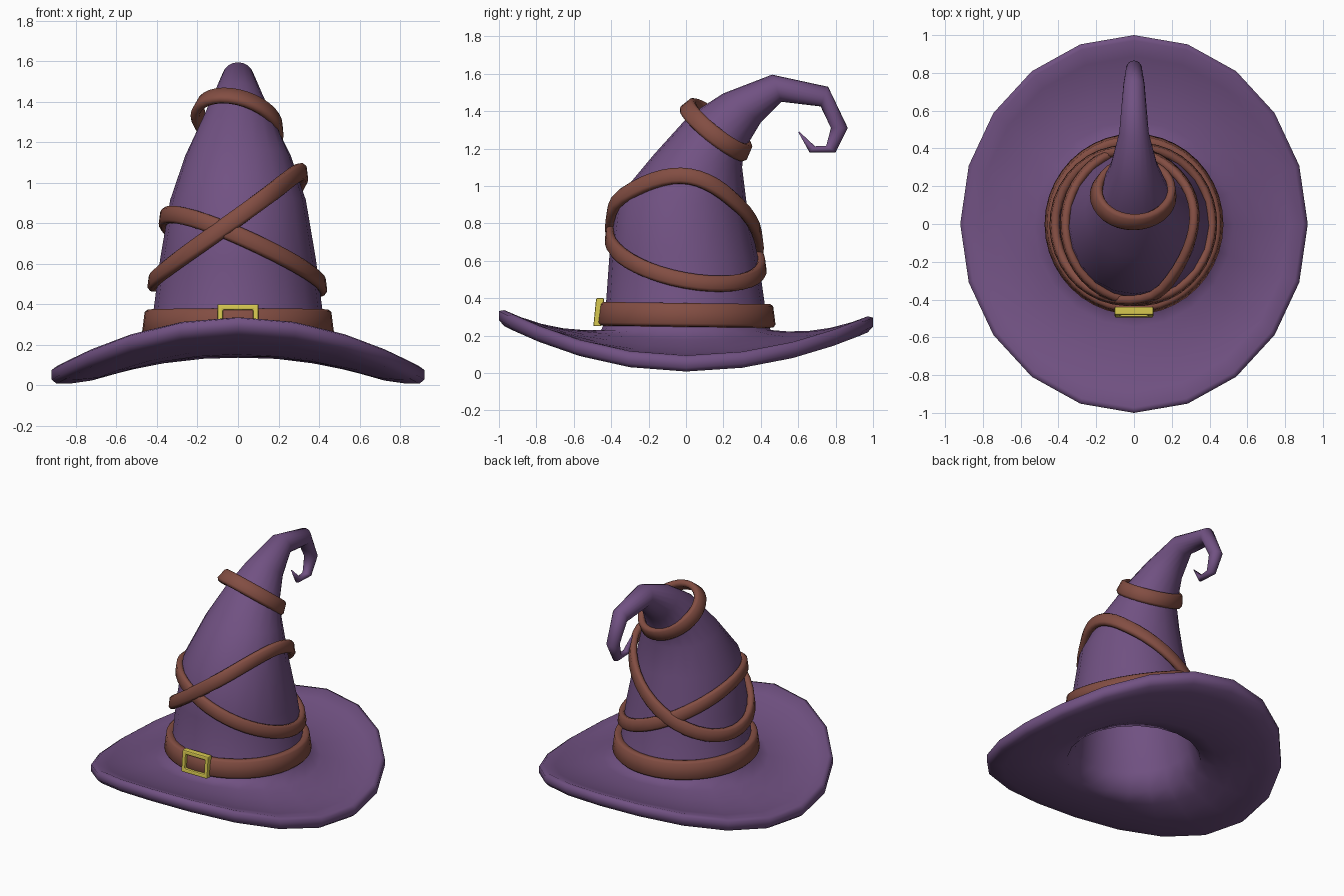
import bpy, bmesh, math
from mathutils import Vector

if "Cube" in bpy.data.objects:
    bpy.data.objects.remove(bpy.data.objects["Cube"])

N = 20  # sides of the hat


def material(name, rgb):
    m = bpy.data.materials.new(name)
    m.diffuse_color = (*rgb, 1)
    m.use_nodes = True
    m.node_tree.nodes["Principled BSDF"].inputs["Base Color"].default_value = m.diffuse_color
    return m


PURPLE = material("purple_felt", (0.165, 0.083, 0.225))
BROWN = material("brown_leather", (0.225, 0.075, 0.055))
GOLD = material("yellow_brass", (0.68, 0.58, 0.08))


def loft(name, rings, mat, wrap=False, smooth=True):
    """Skin a list of point rings; wrap joins last to first, otherwise ends are capped."""
    bm = bmesh.new()
    vs = [[bm.verts.new(p) for p in r] for r in rings]
    n = len(rings[0])
    for i in range(len(vs) if wrap else len(vs) - 1):
        a, b = vs[i], vs[(i + 1) % len(vs)]
        for j in range(n):
            k = (j + 1) % n
            bm.faces.new((a[j], a[k], b[k], b[j]))
    if not wrap:
        bm.faces.new(vs[0])
        bm.faces.new(vs[-1])
    bmesh.ops.recalc_face_normals(bm, faces=bm.faces)
    me = bpy.data.meshes.new(name)
    bm.to_mesh(me)
    bm.free()
    me.materials.append(mat)
    for f in me.polygons:
        f.use_smooth = smooth
    ob = bpy.data.objects.new(name, me)
    bpy.context.collection.objects.link(ob)
    return ob


def angles(n):
    return [2 * math.pi * i / n for i in range(n)]


def section(fy, fz, by, bz, rx, inset=0.0):
    """Tilted ellipse from its front and back points."""
    c = Vector((0, (fy + by) / 2, (fz + bz) / 2))
    h = Vector((0, (by - fy) / 2, (bz - fz) / 2))
    h *= 1 - inset / h.length
    return [c + Vector(((rx - inset) * math.cos(a), 0, 0)) + h * math.sin(a) for a in angles(N)]


def brim_ring(t, dz):
    """Brim ring: t = 0 at the crown, 1 at the rim."""
    ring = []
    for a in angles(N):
        s = math.sin(a)
        rim = 0.052 + (0.255 if s < 0 else 0.22) * s * s
        z = 0.19 + (rim - 0.19) * t - 0.17 * t * (1 - t) + dz
        ring.append(Vector(((0.43 + 0.49 * t) * math.cos(a), (0.43 + 0.57 * t) * s, z)))
    return ring


# Hat: hollow inside, underside, rim, top of brim, crown, curled tip
CROWN = [  # front y, z, back y, z, half width
    (-0.435, 0.27, 0.435, 0.27, 0.43),
    (-0.41, 0.62, 0.385, 0.62, 0.385),
    (-0.37, 0.93, 0.325, 0.90, 0.335),
    (-0.17, 1.17, 0.30, 1.10, 0.26),
    (0.02, 1.38, 0.31, 1.19, 0.185),
    (0.20, 1.495, 0.40, 1.34, 0.125),
    (0.46, 1.595, 0.51, 1.45, 0.078),
    (0.76, 1.53, 0.72, 1.425, 0.056),
    (0.865, 1.31, 0.775, 1.31, 0.043),
    (0.80, 1.18, 0.75, 1.215, 0.03),
    (0.66, 1.18, 0.69, 1.212, 0.021),
    (0.60, 1.288, 0.606, 1.29, 0.004),
]
rings = [section(*c, inset=0.05) for c in reversed(CROWN[:5])]
rings += [brim_ring(t, -0.043) for t in (0, 0.2, 0.4, 0.6, 0.8, 0.95)]
rings += [brim_ring(1, -0.024), brim_ring(1, 0.024)]
rings += [brim_ring(t, 0.043) for t in (0.95, 0.8, 0.6, 0.4, 0.2, 0.04)]
rings += [section(*c) for c in CROWN]
loft("hat", rings, PURPLE)


def band(name, path, normals, width, thick):
    """Closed leather strap with rounded edges swept along a path."""
    w, t, b = width / 2, thick / 2, 0.013
    prof = [(w, t - b), (w - b, t), (b - w, t), (-w, t - b),
            (-w, b - t), (b - w, -t), (w - b, -t), (w, b - t)]
    out = []
    for i, p in enumerate(path):
        tan = (path[(i + 1) % len(path)] - path[i - 1]).normalized()
        n = (normals[i] - tan * normals[i].dot(tan)).normalized()
        side = tan.cross(n)
        out.append([p + side * u + n * v for u, v in prof])
    return loft(name, out, BROWN, wrap=True)


def on_crown(a, z, off):
    """Point just outside the crown at height z."""
    tab = [(c[1], c[0], c[2], c[4]) for c in CROWN[:4]]
    for lo, hi in zip(tab, tab[1:]):
        if z <= hi[0] or hi is tab[-1]:
            f = (z - lo[0]) / (hi[0] - lo[0])
            fy, by, rx = (lo[k] + (hi[k] - lo[k]) * f for k in (1, 2, 3))
            break
    return Vector(((rx + off) * math.cos(a), (fy + by) / 2 + ((by - fy) / 2 + off) * math.sin(a), z))


def crown_band(name, base, cx, sy, width, thick, off):
    path = [on_crown(a, base + cx * math.cos(a) + sy * math.sin(a), off) for a in angles(40)]
    normals = [Vector((math.cos(a), math.sin(a), 0.13)) for a in angles(40)]
    band(name, path, normals, width, thick)


# Hat belt and the two crossing straps
crown_band("hat_belt", 0.31, 0, -0.006, 0.125, 0.055, 0.015)
crown_band("upper_crossing_strap", 0.78, 0.27, -0.05, 0.085, 0.046, 0.022)
crown_band("lower_crossing_strap", 0.66, -0.165, -0.08, 0.085, 0.044, 0.014)

# Slanted strap near the tip
u = Vector((0, 0.33, -0.25)).normalized()
radial = [Vector((0.2 * math.cos(a), 0, -0.045 * math.cos(a))) + u * 0.195 * math.sin(a) for a in angles(32)]
axis = Vector((0, 0.25, 0.33)).normalized()
band("tip_strap", [Vector((0, 0.165, 1.305)) + r for r in radial],
     [r.normalized() + axis * 0.25 for r in radial], 0.095, 0.045)


# Buckle frame
def rect(hx, hz, y):
    return [Vector((sx * hx, y + 0.1 * sz * hz, 0.325 + sz * hz))
            for sx, sz in ((-1, -1), (1, -1), (1, 1), (-1, 1))]


buckle = loft("buckle", [rect(0.102, 0.075, -0.488), rect(0.102, 0.075, -0.445),
                         rect(0.075, 0.048, -0.445), rect(0.075, 0.048, -0.488)],
              GOLD, wrap=True, smooth=False)
bev = buckle.modifiers.new("soft_edges", "BEVEL")
bev.width = 0.007
bev.segments = 2
